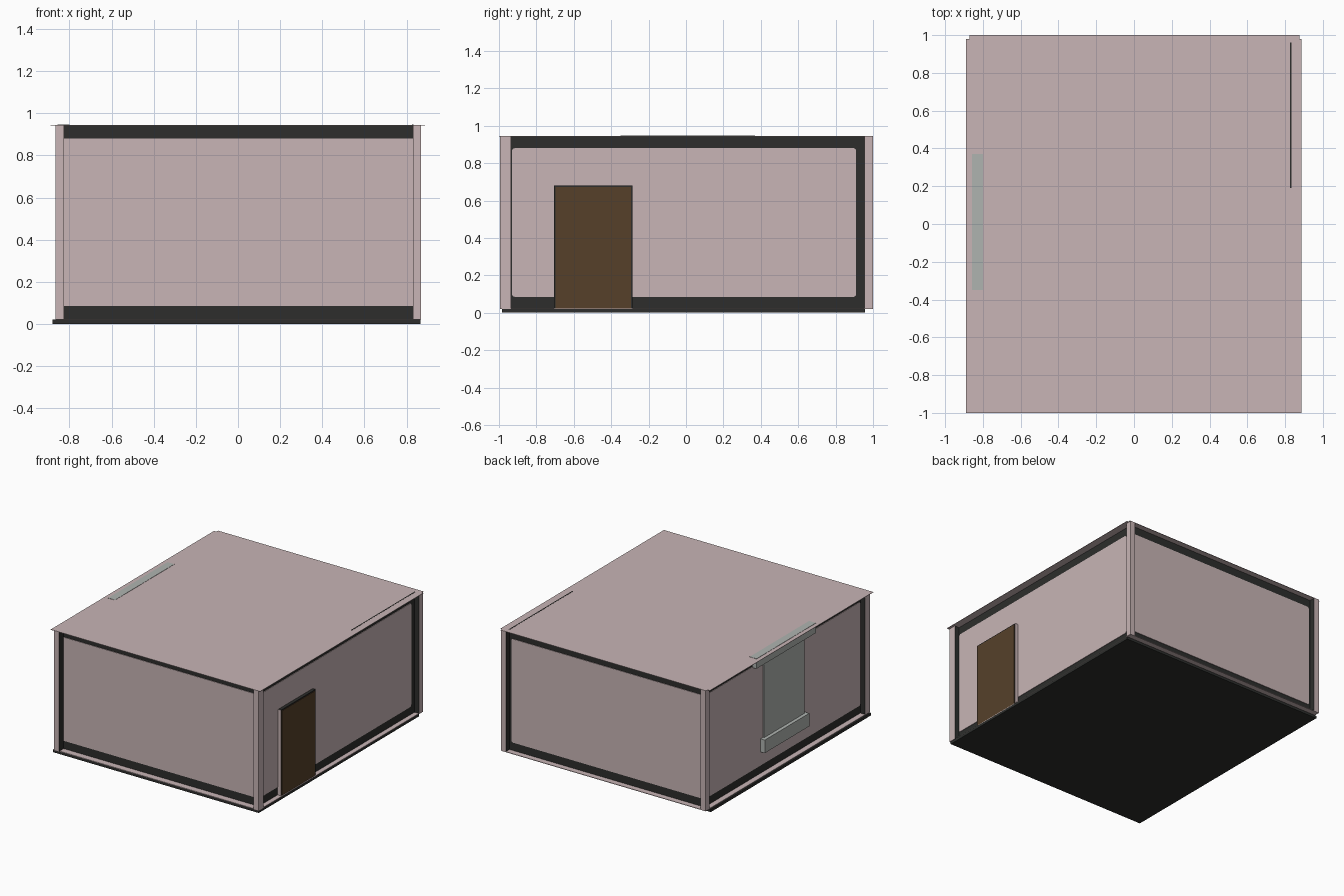
import bpy
import bmesh
from mathutils import Vector

old = bpy.data.objects.get("Cube")
if old:
    bpy.data.objects.remove(old)


def material(name, colour):
    m = bpy.data.materials.new(name)
    m.use_nodes = True
    rgba = (*colour, 1)
    m.diffuse_color = rgba
    m.node_tree.nodes["Principled BSDF"].inputs["Base Color"].default_value = rgba
    return m


PINK = material("pale_pink", (0.58, 0.46, 0.465))
DARK = material("charcoal", (0.026, 0.027, 0.025))
BROWN = material("door_brown", (0.093, 0.051, 0.023))
GLASS = material("grey_glass", (0.43, 0.455, 0.435))


def box(name, x, y, z, mat, second=None, rule=None, round_axis=None):
    """Box from ranges; faces passing the rule get the second colour."""
    bm = bmesh.new()
    bmesh.ops.create_cube(bm, size=1)
    for v in bm.verts:
        v.co = Vector([a + (b - a) * (c + 0.5) for (a, b), c in zip((x, y, z), v.co)])
    if round_axis is not None:
        edges = [e for e in bm.edges
                 if abs((e.verts[0].co - e.verts[1].co).normalized()[round_axis]) > 0.9]
        bmesh.ops.bevel(bm, geom=edges, offset=0.014, segments=3, profile=0.5,
                        affect='EDGES')
    bm.normal_update()
    if rule:
        for f in bm.faces:
            f.material_index = int(rule(f.normal))
    me = bpy.data.meshes.new(name)
    bm.to_mesh(me)
    bm.free()
    me.materials.append(mat)
    if second:
        me.materials.append(second)
    ob = bpy.data.objects.new(name, me)
    bpy.context.collection.objects.link(ob)
    return ob


# Wall core, whose exposed borders form the dark trim
WX0, WX1, WY0, WY1 = -0.825, 0.83, -0.935, 0.955
BASE, TOP = 0.02, 0.945
box("wall_core", (WX0, WX1), (WY0, WY1), (BASE, TOP - 0.003), DARK)

# Pink wall panels set on the core
T = 0.004
PZ = (0.085, 0.88)
box("front_panel", (WX0, WX1), (WY0 - T, WY0), PZ, PINK)
box("back_panel", (-0.81, 0.81), (WY1, WY1 + T), PZ, PINK, round_axis=1)
box("plus_x_panel", (WX1, WX1 + T), (-0.93, 0.91), PZ, PINK, round_axis=0)
box("minus_x_panel", (WX0 - T, WX0), (-0.93, 0.91), PZ, PINK, round_axis=0)

# Corner posts: two arms each, dark on the sides facing the wall recesses
for end, ys, sy in (("front", (-0.995, WY0), -1), ("back", (WY1, 1.0), 1)):
    for side, xs, sx in (("minus_x", (-0.867, WX0), -1), ("plus_x", (WX1, 0.87), 1)):
        box(f"{end}_{side}_post", xs, ys, (BASE, TOP), PINK, DARK,
            lambda n, sx=sx, sy=sy: n.x * sx < -0.5 or n.y * sy < -0.5)

# Floor slab and pink ledge around the foot of the walls
box("floor_slab", (-0.88, 0.866), (-0.985, 0.957), (0, BASE), DARK)
box("floor_ledge", (-0.867, 0.866), (-0.985, 1.0), (BASE - 0.001, BASE + 0.003), PINK)

# Thin roof with a narrower back lip and a seam
box("roof", (-0.89, 0.888), (-1.0, 0.98), (TOP - 0.003, TOP), PINK)
box("roof_back_lip", (-0.87, 0.875), (0.98, 1.0), (TOP - 0.003, TOP), PINK)
box("roof_seam", (0.826, 0.834), (0.19, 0.96), (TOP, TOP + 0.001), DARK)

# Door with dark edging and pale jambs
box("door_jamb", (WX1, 0.858), (-0.705, -0.285), (BASE, 0.68), PINK, DARK,
    lambda n: n.z > 0.5 or n.x > 0.5)
box("door_leaf", (0.858, 0.861), (-0.697, -0.293), (BASE, 0.672), BROWN)

# Window pane with protruding sill and head
box("window_pane", (-0.838, WX0), (-0.24, 0.25), (0.24, 0.9), GLASS)
box("window_sill", (-0.865, WX0), (-0.26, 0.28), (0.19, 0.29), GLASS)
box("window_head", (-0.858, -0.8), (-0.35, 0.37), (0.87, TOP + 0.002), GLASS)
